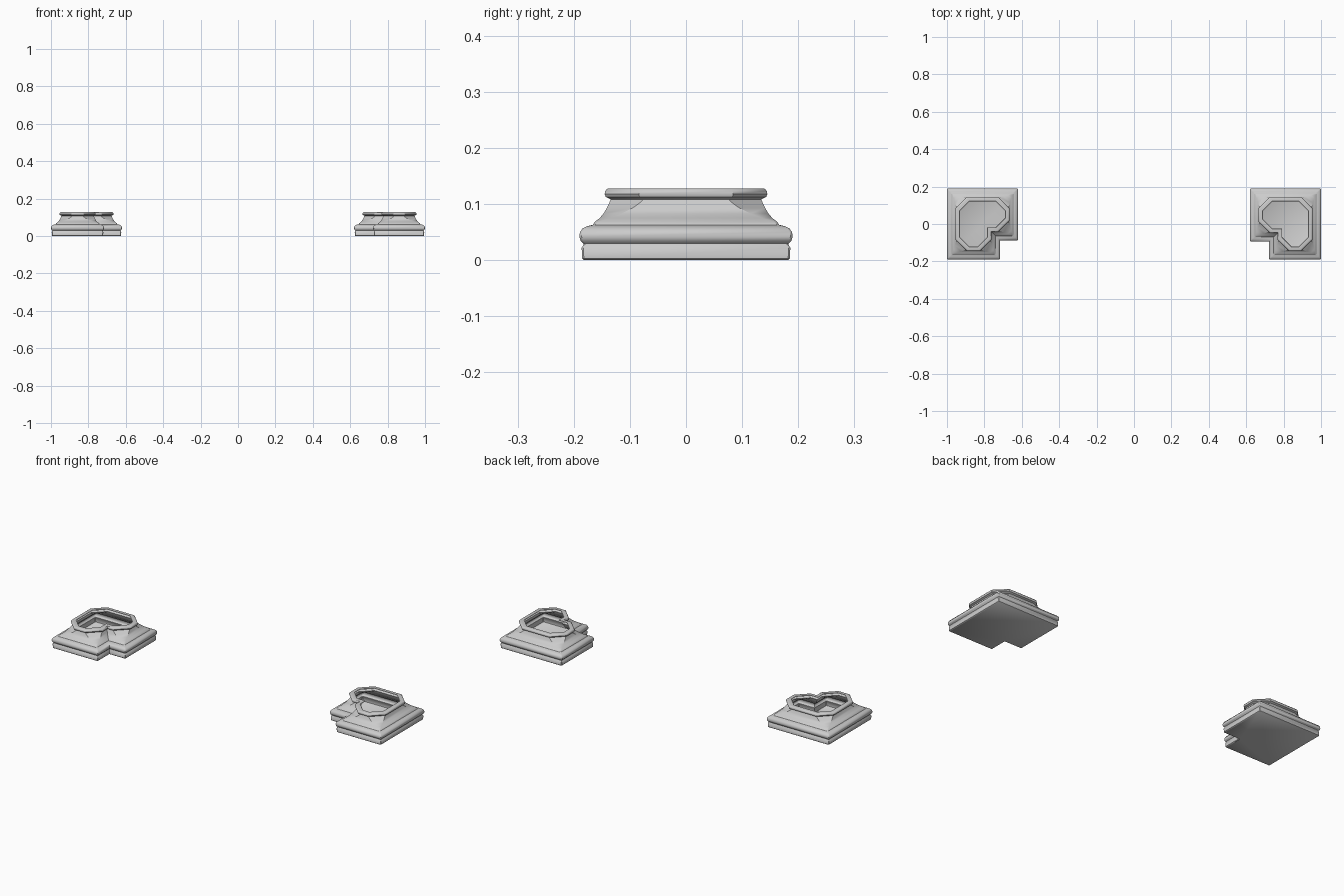
import bpy
import bmesh
import math
from mathutils import Vector

if "Cube" in bpy.data.objects:
    bpy.data.objects.remove(bpy.data.objects["Cube"], do_unlink=True)

HALF = 0.19
NOTCH_X, NOTCH_Y = 0.102, 0.096

# Moulding profile: (inset from the widest outline, height, corner chamfer)
PROFILE = [
    (0.008, 0.000, 0.003), (0.005, 0.003, 0.003), (0.004, 0.022, 0.003),
    (0.007, 0.027, 0.003), (0.007, 0.030, 0.003),                        # plinth
    (0.002, 0.035, 0.004), (0.000, 0.042, 0.004), (0.001, 0.050, 0.004),
    (0.006, 0.057, 0.004), (0.015, 0.061, 0.004),                        # torus
    (0.024, 0.063, 0.004), (0.027, 0.068, 0.006),                        # step
    (0.036, 0.075, 0.018), (0.043, 0.083, 0.032), (0.049, 0.093, 0.046),
    (0.054, 0.104, 0.056), (0.056, 0.108, 0.058),                        # scotia
    (0.053, 0.110, 0.058), (0.047, 0.113, 0.060), (0.045, 0.118, 0.061),
    (0.046, 0.123, 0.061), (0.049, 0.127, 0.060), (0.053, 0.128, 0.058),
    (0.068, 0.128, 0.051), (0.070, 0.126, 0.050),                        # lip
]


def l_section(inset, z, chamfer):
    """L-shaped outline with every outward corner cut at 45 degrees."""
    h = HALF - inset
    nx, ny = NOTCH_X - HALF + inset, NOTCH_Y - HALF + inset
    corners = [Vector(p) for p in
               ((nx, ny), (nx, -h), (h, -h), (h, h), (-h, h), (-h, ny))]
    points = [corners[0]]
    for i in range(1, len(corners)):
        here = corners[i]
        for other in (corners[i - 1], corners[(i + 1) % len(corners)]):
            points.append(here + (other - here).normalized() * chamfer)
    return [(p.x, p.y, z) for p in points]


def make_base(name, x, turn):
    bm = bmesh.new()
    rings = [[bm.verts.new(p) for p in l_section(*level)] for level in PROFILE]
    bm.faces.new(list(reversed(rings[0])))
    for low, high in zip(rings, rings[1:]):
        for i in range(len(low)):
            j = (i + 1) % len(low)
            bm.faces.new((low[i], low[j], high[j], high[i]))
    mesh = bpy.data.meshes.new(name)
    bm.to_mesh(mesh)
    bm.free()
    base = bpy.data.objects.new(name, mesh)
    bpy.context.collection.objects.link(base)
    base.location.x = x
    base.rotation_euler.z = turn
    bpy.ops.object.select_all(action='DESELECT')
    base.select_set(True)
    bpy.context.view_layer.objects.active = base
    bpy.ops.object.shade_smooth_by_angle(angle=math.radians(38))


# Matching pair, notches facing each other at the front
make_base("left_column_base", 1 - HALF, 0)
make_base("right_column_base", HALF - 1, math.pi / 2)
